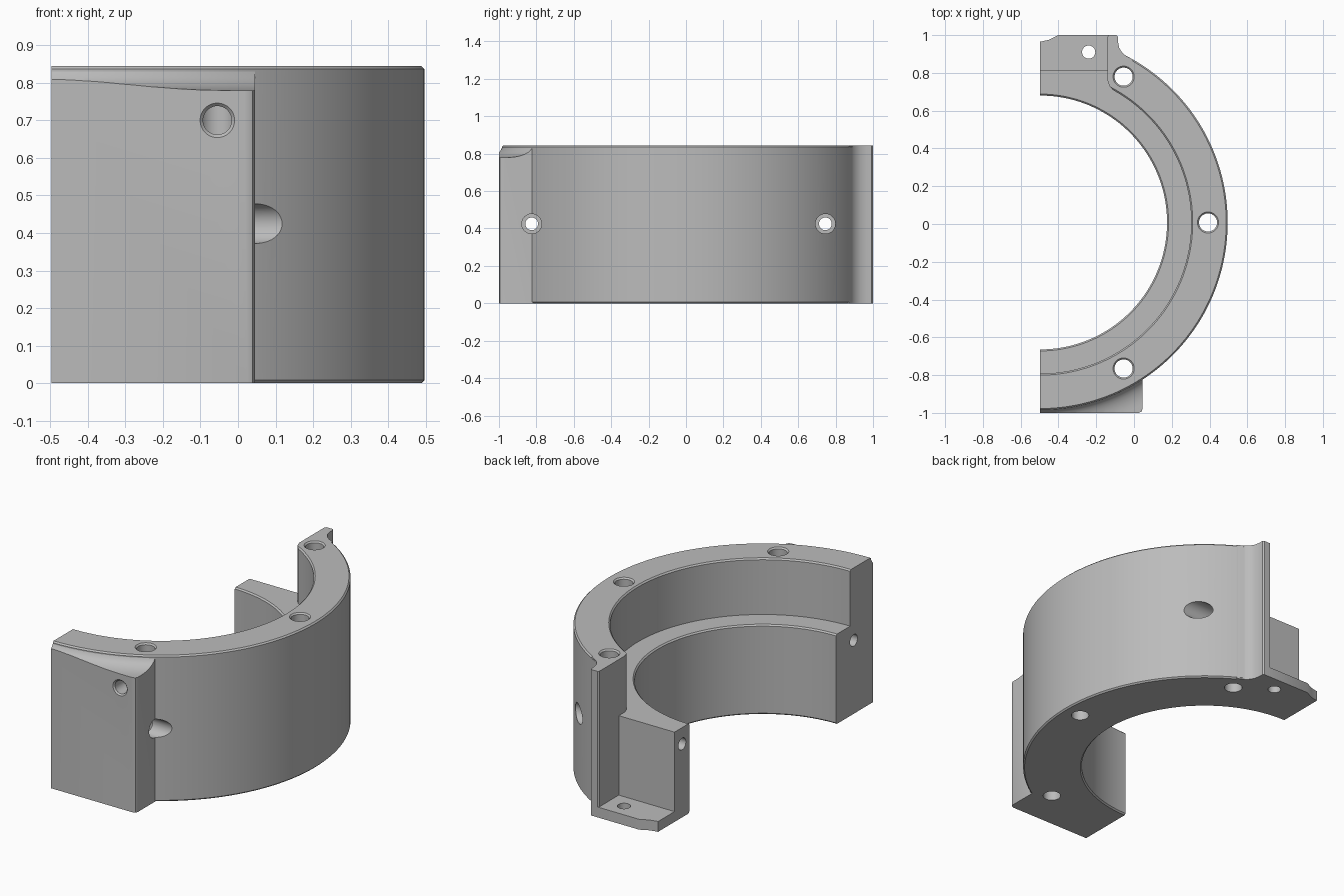
import bpy, bmesh, math
from mathutils import Vector

cube = bpy.data.objects.get("Cube")
if cube:
    bpy.data.objects.remove(cube, do_unlink=True)

CX, CY = -0.497, 0.008       # ring axis
R_OUT, R_IN, R_STEP = 0.993, 0.672, 0.80
H, STEP_Z, TAB_Z = 0.845, 0.52, 0.06
C = 0.008                    # edge chamfer

steel = bpy.data.materials.new("machined_grey")
steel.use_nodes = True
grey = (0.5, 0.5, 0.5, 1)
steel.diffuse_color = grey
steel.node_tree.nodes["Principled BSDF"].inputs["Base Color"].default_value = grey


def finish(name, bm):
    bmesh.ops.recalc_face_normals(bm, faces=bm.faces)
    me = bpy.data.meshes.new(name)
    bm.to_mesh(me)
    bm.free()
    me.materials.append(steel)
    ob = bpy.data.objects.new(name, me)
    bpy.context.collection.objects.link(ob)
    return ob


def prism(name, outline, z0, z1):
    bm = bmesh.new()
    face = bm.faces.new([bm.verts.new((x, y, z0)) for x, y in outline])
    ext = bmesh.ops.extrude_face_region(bm, geom=[face])
    up = [v for v in ext["geom"] if isinstance(v, bmesh.types.BMVert)]
    bmesh.ops.translate(bm, verts=up, vec=(0, 0, z1 - z0))
    return finish(name, bm)


def revolve(name, section, a0, a1, steps):
    """Sweep a closed (radius, height) section about the ring axis."""
    bm = bmesh.new()
    rows = []
    for i in range(steps + 1):
        a = math.radians(a0 + (a1 - a0) * i / steps)
        rows.append([bm.verts.new((CX + r * math.cos(a), CY + r * math.sin(a), z))
                     for r, z in section])
    n = len(section)
    for p, q in zip(rows, rows[1:]):
        for k in range(n):
            m = (k + 1) % n
            bm.faces.new((p[k], p[m], q[m], q[k]))
    bm.faces.new(rows[0])
    bm.faces.new(rows[-1])
    return finish(name, bm)


def drill(start, end, r1, r2=None):
    """Cylinder or cone cutter between two points."""
    a, b = Vector(start), Vector(end)
    bm = bmesh.new()
    bmesh.ops.create_cone(bm, cap_ends=True, segments=40, radius1=r1,
                          radius2=r1 if r2 is None else r2, depth=(b - a).length)
    turn = (b - a).to_track_quat("Z", "Y").to_matrix().to_4x4()
    bmesh.ops.transform(bm, matrix=turn, verts=bm.verts)
    bmesh.ops.translate(bm, verts=bm.verts, vec=(a + b) / 2)
    ob = finish("drill", bm)
    ob.hide_render = True
    return ob


def cut(target, cutters):
    bpy.context.view_layer.objects.active = target
    for c in cutters:
        mod = target.modifiers.new("cut", "BOOLEAN")
        mod.operation = "DIFFERENCE"
        mod.solver = "EXACT"
        mod.object = c
        bpy.ops.object.modifier_apply(modifier=mod.name)


def discard(cutters):
    for c in cutters:
        bpy.data.objects.remove(c, do_unlink=True)


# Half ring with a stepped bore and chamfered rims
ring = revolve("half_ring", [
    (R_IN + C, 0), (R_OUT - C, 0), (R_OUT, C), (R_OUT, H - C), (R_OUT - C, H),
    (R_STEP + C, H), (R_STEP, H - C), (R_STEP, STEP_Z), (R_IN + C, STEP_Z),
    (R_IN, STEP_Z - C), (R_IN, C)], -90, 90, 120)

# Pocket at the rear end: lowered to the step, then down to the tab
pocket = [
    prism("pocket_upper", [(-0.6, 0.5), (-0.09, 0.5), (-0.09, 0.695), (-0.112, 0.71),
                           (-0.13, 0.73), (-0.14, 0.76), (-0.14, 1.1), (-0.6, 1.1)],
          STEP_Z, 1),
    prism("pocket_lower", [(-0.6, 0.815), (-0.14, 0.815), (-0.14, 1.1), (-0.6, 1.1)],
          TAB_Z, 1),
    prism("tab_corner", [(-0.6, 0.96), (-0.49, 0.965), (-0.45, 0.975), (-0.4, 1),
                         (-0.4, 1.1), (-0.6, 1.1)], -0.1, 0.2)]
cut(ring, pocket)
discard(pocket)

# Full-height ear with a fillet into the ring
ear = prism("rear_ear", [
    (-0.14, 0.8), (-0.14, 1 - C), (-0.14 + C, 1), (-0.085 - C, 1), (-0.085, 1 - C),
    (-0.085, 0.965), (-0.078, 0.932), (-0.06, 0.904), (-0.035, 0.885),
    (-0.005, 0.871), (-0.02, 0.82)], 0, H)

# Thin screw tab at the foot of the pocket
tab = prism("rear_tab", [
    (CX, 0.8), (CX, 0.965), (-0.45, 0.975), (-0.4, 1), (-0.12, 1), (-0.12, 0.8)],
    0, TAB_Z)

# Front block, its top hollowed by a cove that follows the ring
block = prism("front_block", [
    (CX, -0.9), (CX, -1), (0.025, -1), (0.039, -0.994), (0.045, -0.98),
    (0.045, -0.805)], 0, H - C)
cove = [(R_OUT - 0.004, H - C)]
for i in range(1, 9):
    a = math.radians(90 * i / 8)
    cove.append((R_OUT + 0.11 * (1 - math.cos(a)), H - C - 0.057 * math.sin(a)))
cove += [(1.4, cove[-1][1]), (1.4, 0.95), (R_OUT - 0.004, 0.95)]
cove_cutter = revolve("cove_cutter", cove, -100, -40, 60)
cut(block, [cove_cutter])
discard([cove_cutter])

# Holes
drills = []
for x, y in [(-0.055, 0.78), (0.392, CY), (-0.055, -0.765)]:
    drills.append(drill((x, y, -0.1), (x, y, 1), 0.048))
    drills.append(drill((x, y, H - C), (x, y, H + C), 0.048, 0.064))
for y in (-0.825, 0.745):
    drills.append(drill((-0.7, y, 0.425), (0.5, y, 0.425), 0.034))
    drills.append(drill((-0.2, y, 0.425), (0.5, y, 0.425), 0.053))
drills.append(drill((-0.24, 0.91, -0.1), (-0.24, 0.91, 0.3), 0.035))
drills.append(drill((-0.055, -1.1, 0.7), (-0.055, -0.765, 0.7), 0.038))
drills.append(drill((-0.055, -1.008, 0.7), (-0.055, -0.992, 0.7), 0.054, 0.038))
parts = [ring, ear, tab, block]
for part in parts:
    cut(part, drills)
discard(drills)

# Smooth curved walls, keep machined edges crisp
bpy.ops.object.select_all(action="DESELECT")
for part in parts:
    part.select_set(True)
bpy.context.view_layer.objects.active = ring
bpy.ops.object.shade_smooth_by_angle(angle=math.radians(30))
